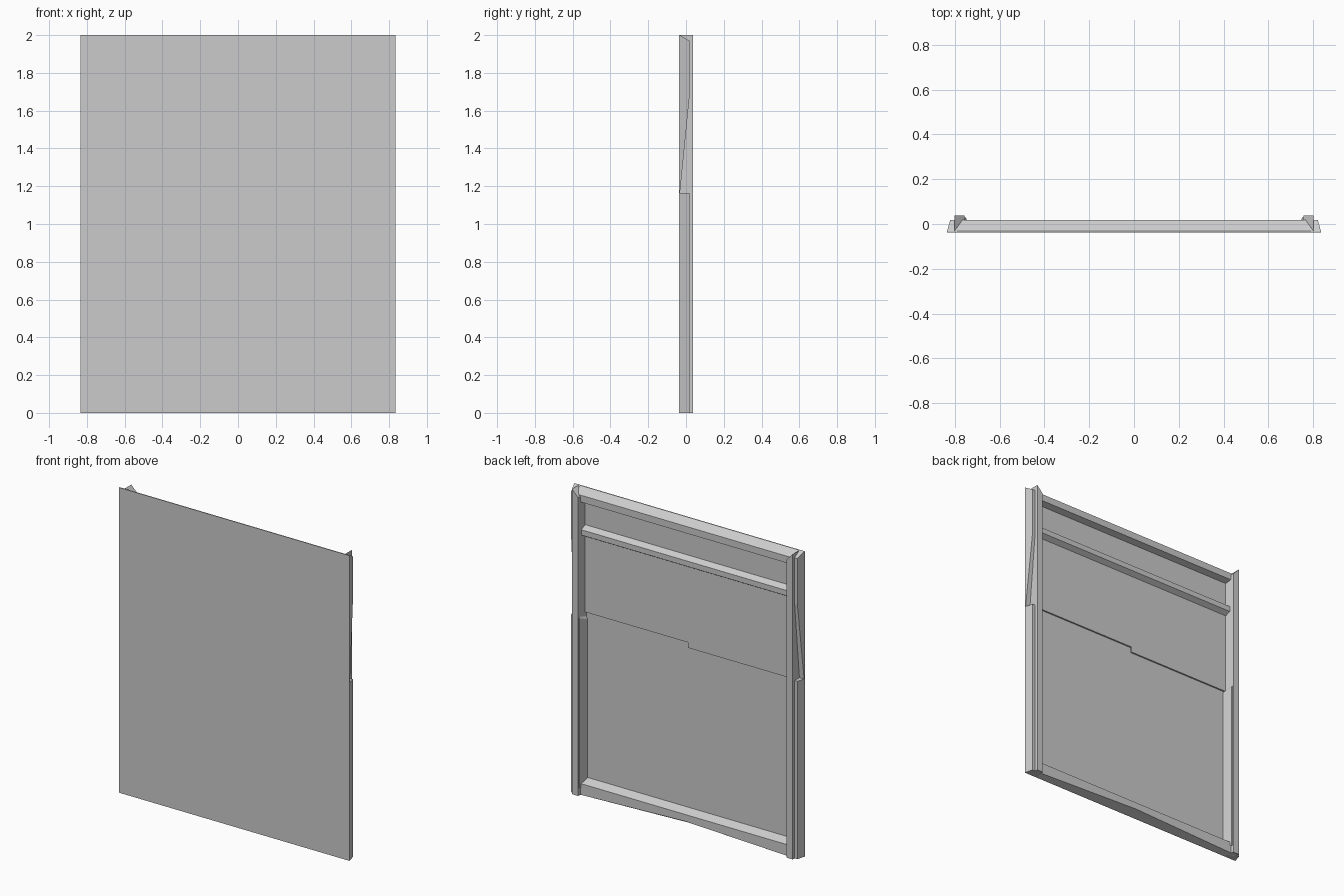
import bpy, bmesh

if "Cube" in bpy.data.objects:
    bpy.data.objects.remove(bpy.data.objects["Cube"])

FRONT, SKIN, BACK = -0.038, -0.032, 0.038   # depth levels of the door
RAIL = 0.018                                # back of the rails and side channels


def loft(name, ring_a, ring_b, mirror=True):
    """Closed solid between two matching rings, mirrored over x = 0."""
    bm = bmesh.new()
    a = [bm.verts.new(p) for p in ring_a]
    b = [bm.verts.new(p) for p in ring_b]
    n = len(a)
    for i in range(n):
        j = (i + 1) % n
        bm.faces.new((a[i], a[j], b[j], b[i]))
    bm.faces.new(a[::-1])
    bm.faces.new(b)
    bmesh.ops.recalc_face_normals(bm, faces=bm.faces)
    mesh = bpy.data.meshes.new(name)
    bm.to_mesh(mesh)
    bm.free()
    ob = bpy.data.objects.new(name, mesh)
    bpy.context.collection.objects.link(ob)
    if mirror:
        ob.modifiers.new("mirror", 'MIRROR')
    return ob


def along_x(name, profile, x0, x1, mirror=False):
    return loft(name, [(x0, y, z) for y, z in profile],
                [(x1, y, z) for y, z in profile], mirror)


def along_z(name, profile, z0, z1):
    return loft(name, [(x, y, z0) for x, y in profile],
                [(x, y, z1) for x, y in profile])


# flat front sheet
along_x("front_sheet", [(FRONT, 0), (FRONT, 2), (SKIN, 2), (SKIN, 0)], -0.835, 0.835)

# thicker upper inner panel with a stepped lower edge
seam = [(-0.77, 1.95), (-0.77, 1.15), (0, 1.15), (0, 1.185), (0.77, 1.185), (0.77, 1.95)]
loft("upper_inner_panel", [(x, SKIN - 0.002, z) for x, z in seam],
     [(x, -0.022, z) for x, z in seam], False)

# side stiles, mitred at the top
stile = [(0.80, SKIN), (0.80, BACK), (0.757, BACK), (0.745, SKIN)]
stile_tops = [2.0, 2.0, 1.955, 1.955]
loft("stile", [(x, y, 0) for x, y in stile],
     [(x, y, z) for (x, y), z in zip(stile, stile_tops)])

# inner liner on the lower part of each stile
liner = [(0.76, SKIN), (0.76, 0.03), (0.75, 0.03), (0.735, SKIN)]
loft("lower_stile_liner", [(x, y, 0.05) for x, y in liner],
     [(x, y, z) for (x, y), z in zip(liner, (1.18, 1.18, 1.16, 1.14))])

# outer side channel, lower half
along_z("side_channel", [(0.79, SKIN), (0.834, SKIN), (0.82, RAIL), (0.79, RAIL)], 0, 1.165)

# tapered gusset above the side channel
gusset = [(SKIN, 1.165), (RAIL, 1.67), (RAIL, 1.97), (SKIN, 2.0)]
loft("side_gusset", [(0.79, y, z) for y, z in gusset],
     [(0.834 - 0.28 * (y - SKIN), y, z) for y, z in gusset])

# top rail and stiffening crossbar
along_x("top_rail", [(SKIN, 2.0), (RAIL, 1.965), (RAIL, 1.92), (SKIN, 1.905)], -0.795, 0.795)
along_x("crossbar", [(SKIN, 1.765), (0.01, 1.735), (0.01, 1.70), (SKIN, 1.675)], -0.77, 0.77)

# bottom rail, its rear lower edge rising towards the middle
bottom_mid = [(SKIN, 0), (RAIL, 0.03), (RAIL, 0.075), (SKIN, 0.10)]
bottom_end = [(SKIN, 0), (RAIL, 0.0), (RAIL, 0.075), (SKIN, 0.10)]
loft("bottom_rail", [(0, y, z) for y, z in bottom_mid],
     [(0.795, y, z) for y, z in bottom_end])
